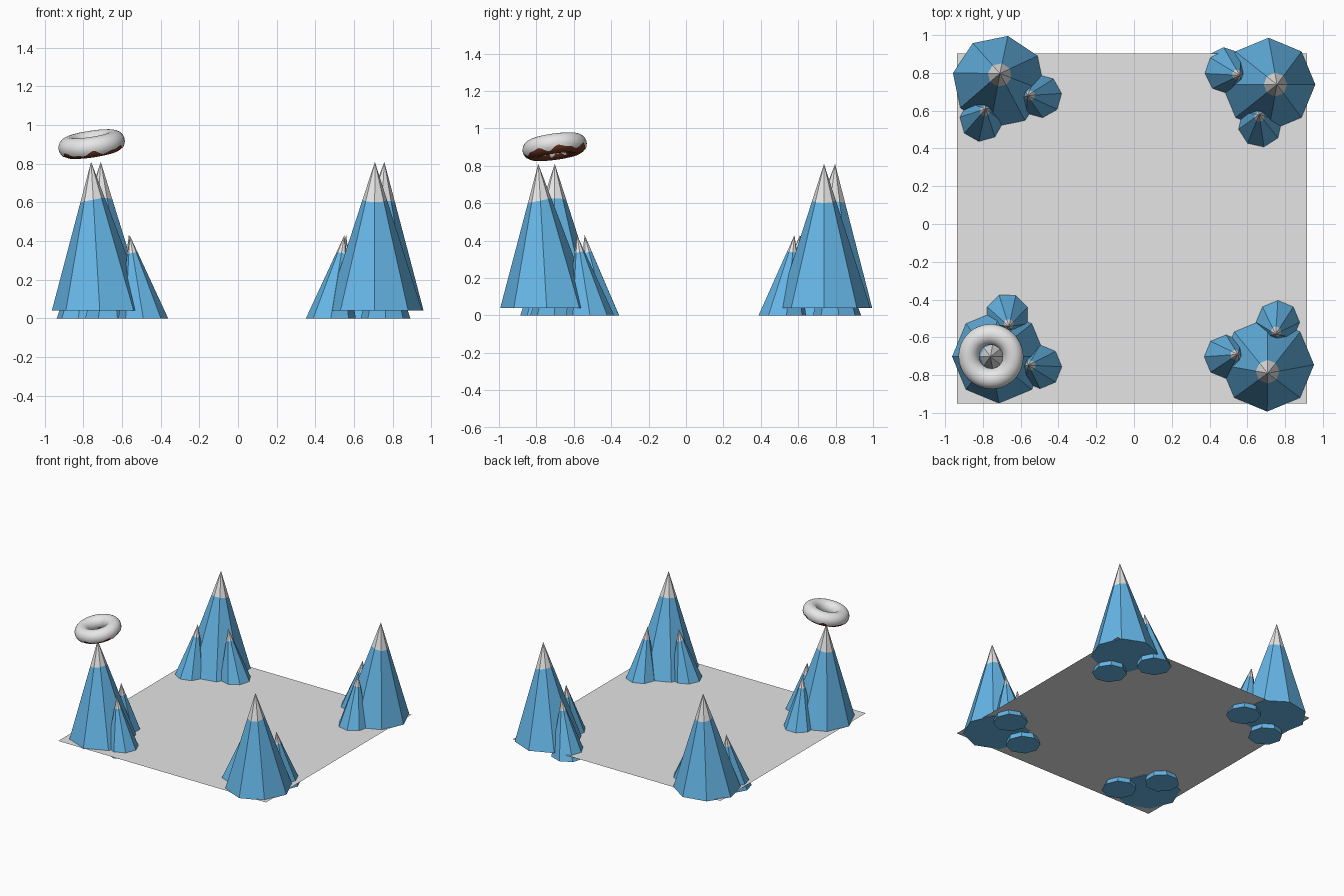
import bpy, bmesh, math
from mathutils import Vector, Matrix

if "Cube" in bpy.data.objects:
    bpy.data.objects.remove(bpy.data.objects["Cube"])


def material(name, rgb):
    m = bpy.data.materials.new(name)
    m.diffuse_color = (*rgb, 1)
    m.use_nodes = True
    m.node_tree.nodes["Principled BSDF"].inputs["Base Color"].default_value = m.diffuse_color
    return m


BLUE = material("mountain blue", (0.135, 0.48, 0.82))
SNOW = material("snow white", (0.8, 0.8, 0.8))
GROUND = material("ground grey", (0.78, 0.78, 0.78))
ICING = material("icing white", (0.82, 0.82, 0.82))
DOUGH = material("dough brown", (0.17, 0.042, 0.018))


def finish(bm, name, mats):
    bmesh.ops.recalc_face_normals(bm, faces=bm.faces)
    me = bpy.data.meshes.new(name)
    bm.to_mesh(me)
    bm.free()
    ob = bpy.data.objects.new(name, me)
    bpy.context.collection.objects.link(ob)
    for m in mats:
        me.materials.append(m)
    return ob


# Leaning eight-sided peak with a tilted snow line
def peak(name, base, tip, r, z0, z1, snow_z, rot):
    bm = bmesh.new()
    ring = []
    for i in range(8):
        a = math.radians(rot + 45 * i)
        ring.append(bm.verts.new((base[0] + r * math.cos(a),
                                  base[1] + r * math.sin(a), z0)))
    top = bm.verts.new((*tip, z1))
    bm.faces.new(ring[::-1])
    for i in range(8):
        bm.faces.new((ring[i], ring[(i + 1) % 8], top))
    lean = Vector((tip[0] - base[0], tip[1] - base[1], 0)).normalized()
    no = Vector((lean.x * 0.2, lean.y * 0.2, 1)).normalized()
    co = Vector((*tip, snow_z))
    bmesh.ops.bisect_plane(bm, geom=bm.verts[:] + bm.edges[:] + bm.faces[:],
                           plane_co=co, plane_no=no)
    for f in bm.faces:
        f.material_index = int((f.calc_center_median() - co).dot(no) > 0)
    finish(bm, name, [BLUE, SNOW])


# Ground sheet
bm = bmesh.new()
bm.faces.new([bm.verts.new((x, y, 0.045)) for x, y in
              ((-0.938, -0.95), (0.915, -0.95), (0.915, 0.902), (-0.938, 0.902))])
finish(bm, "ground", [GROUND])

# Main peaks, one per corner: base x, y, tip x, y, rotation
for name, bx, by, tx, ty, rot in (
        ("back_left", -0.715, 0.752, -0.71, 0.797, 34),
        ("back_right", 0.712, 0.738, 0.757, 0.738, 0),
        ("front_left", -0.715, -0.702, -0.76, -0.702, 0),
        ("front_right", 0.705, -0.745, 0.708, -0.79, 0)):
    peak(name + "_mountain", (bx, by), (tx, ty), 0.248, 0.04, 0.81, 0.612, rot)

# Foothill peaks, two per corner
for name, bx, by, tx, ty, rot in (
        ("back_left_a", -0.81, 0.545, -0.785, 0.61, 38),
        ("back_left_b", -0.49, 0.677, -0.565, 0.68, 7),
        ("back_right_a", 0.483, 0.807, 0.56, 0.787, 4),
        ("back_right_b", 0.668, 0.515, 0.663, 0.58, 10),
        ("front_left_a", -0.49, -0.757, -0.56, -0.747, 0),
        ("front_left_b", -0.672, -0.477, -0.662, -0.542, 22),
        ("front_right_a", 0.48, -0.704, 0.55, -0.69, 0),
        ("front_right_b", 0.763, -0.513, 0.75, -0.583, 0)):
    peak(name + "_foothill", (bx, by), (tx, ty), 0.129, 0.0, 0.43, 0.335, rot)


# Ring doughnut: dough body plus an icing shell with a wavy lower edge
def ring(name, minor, mat, nu, nv, icing):
    R = 0.118
    bm = bmesh.new()
    grid = []
    for i in range(nu):
        u = 2 * math.pi * i / nu
        wave = 0.2 * math.sin(7 * u) + 0.12 * math.sin(12 * u + 1)
        row = []
        for j in range(nv + icing):
            if icing:
                lo, hi = -0.5 + wave, math.pi + 0.6 - wave
                v = lo + (hi - lo) * j / nv
            else:
                v = 2 * math.pi * j / nv
            d = R + minor * math.cos(v)
            row.append(bm.verts.new((d * math.cos(u), d * math.sin(u),
                                     minor * math.sin(v))))
        grid.append(row)
    n = len(grid[0])
    for i in range(nu):
        a, b = grid[i], grid[(i + 1) % nu]
        for j in range(nv):
            k = (j + 1) % n
            f = bm.faces.new((a[j], b[j], b[k], a[k]))
            f.smooth = True
    tilt = Vector((0, 0, 1)).rotation_difference(Vector((-0.15, -0.14, 1)))
    bm.transform(Matrix.Translation((-0.757, -0.702, 0.9))
                 @ tilt.to_matrix().to_4x4())
    me = finish(bm, name, [mat]).data
    if icing and me.polygons[nv // 2].normal.z < 0:
        me.flip_normals()


ring("doughnut_body", 0.052, DOUGH, 48, 20, 0)
ring("doughnut_icing", 0.055, ICING, 84, 16, 1)
